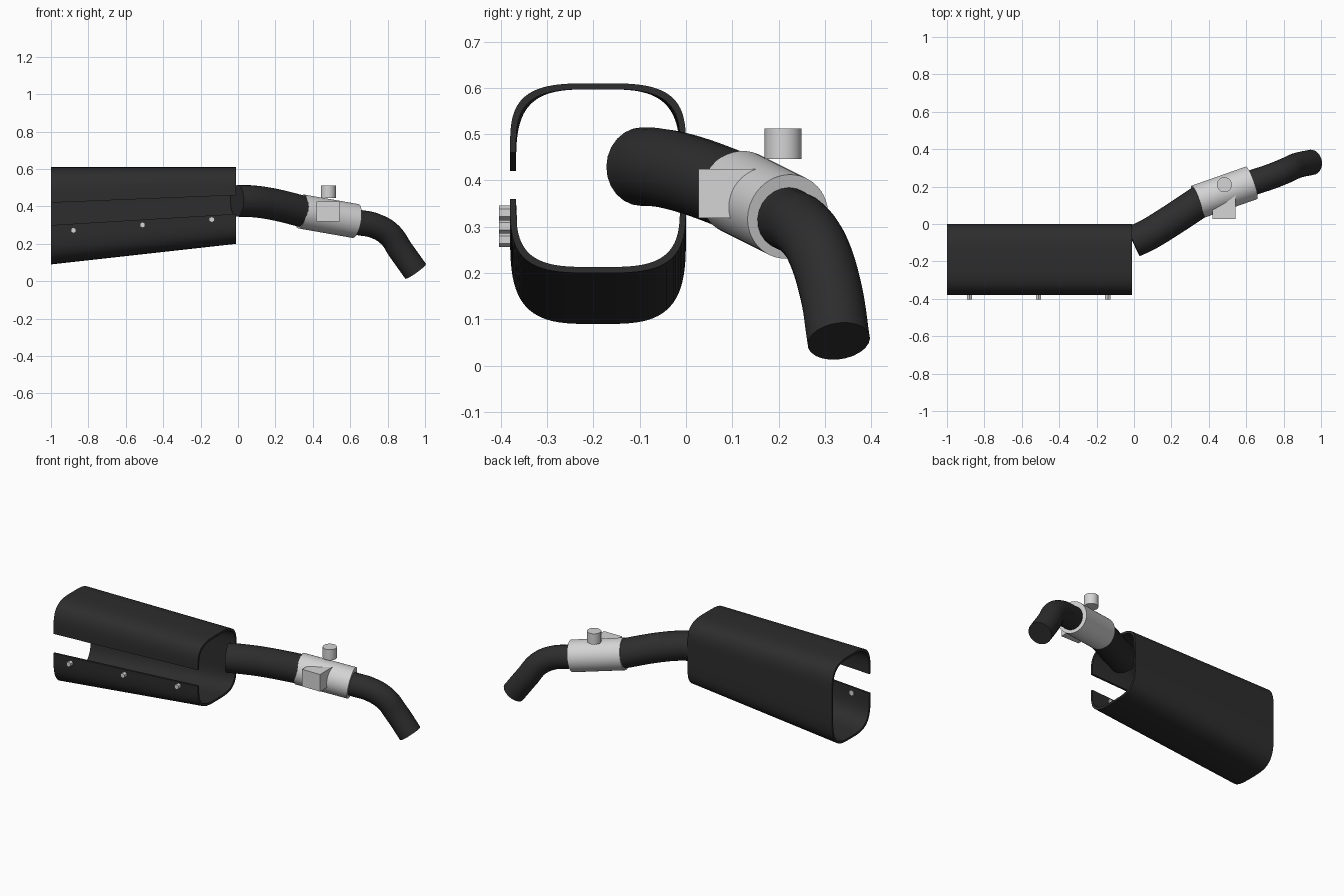
import bpy, bmesh, math
from mathutils import Vector

if "Cube" in bpy.data.objects:
    bpy.data.objects.remove(bpy.data.objects["Cube"])


def material(name, v):
    m = bpy.data.materials.new(name)
    m.diffuse_color = (v, v, v, 1)
    m.use_nodes = True
    m.node_tree.nodes["Principled BSDF"].inputs["Base Color"].default_value = m.diffuse_color
    return m


BLACK = material("dark_coating", 0.026)
GREY = material("light_metal", 0.66)


def finish(obj, mat, angle=35):
    obj.data.materials.clear()
    obj.data.materials.append(mat)
    bpy.ops.object.select_all(action='DESELECT')
    obj.select_set(True)
    bpy.context.view_layer.objects.active = obj
    bpy.ops.object.shade_smooth_by_angle(angle=math.radians(angle))


def new_object(name, bm, mat):
    bmesh.ops.recalc_face_normals(bm, faces=bm.faces)
    me = bpy.data.meshes.new(name)
    bm.to_mesh(me)
    bm.free()
    obj = bpy.data.objects.new(name, me)
    bpy.context.collection.objects.link(obj)
    finish(obj, mat)


def half_profile(zc, height, sign, inset, seam=None, n=3.5, steps=40):
    """Half squircle from the back wall (y=0) round to the front lip."""
    pts = [] if seam is None else [(-inset, seam)]
    a, b = 0.19 - inset, height - inset
    for i in range(steps + 1):
        t = math.pi * i / steps
        c, s = math.cos(t), max(math.sin(t), 0)
        y = math.copysign(abs(c) ** (2 / n), c)
        pts.append((-0.19 + a * y, zc + sign * b * s ** (2 / n)))
    return pts


def shell(name, sign, ends):
    """Loft a thin half shell between its two end sections."""
    bm = bmesh.new()
    rings = []
    for x, zc, h, seam in ends:
        outer = half_profile(zc, h, sign, 0, seam)
        inner = half_profile(zc, h, sign, 0.013, seam)
        rings.append([[bm.verts.new((x, y, z)) for y, z in p] for p in (outer, inner)])
    (o0, i0), (o1, i1) = rings
    for k in range(len(o0) - 1):
        bm.faces.new((o0[k], o0[k + 1], o1[k + 1], o1[k]))
        bm.faces.new((i0[k], i1[k], i1[k + 1], i0[k + 1]))
        bm.faces.new((o0[k], i0[k], i0[k + 1], o0[k + 1]))
        bm.faces.new((o1[k], o1[k + 1], i1[k + 1], i1[k]))
    for k in (0, -1):
        bm.faces.new((o0[k], o1[k], i1[k], i0[k]))
    new_object(name, bm, BLACK)


def pipe(name, pts, radius):
    cu = bpy.data.curves.new(name, 'CURVE')
    cu.dimensions = '3D'
    cu.bevel_depth = radius
    cu.bevel_resolution = 10
    cu.resolution_u = 10
    cu.use_fill_caps = True
    sp = cu.splines.new('BEZIER')
    sp.bezier_points.add(len(pts) - 1)
    for bp, p in zip(sp.bezier_points, pts):
        bp.co = p
        bp.handle_left_type = bp.handle_right_type = 'AUTO'
    obj = bpy.data.objects.new(name, cu)
    bpy.context.collection.objects.link(obj)
    bpy.ops.object.select_all(action='DESELECT')
    obj.select_set(True)
    bpy.context.view_layer.objects.active = obj
    bpy.ops.object.convert(target='MESH')
    finish(bpy.context.object, BLACK)


def cylinder(name, p, q, radius, sides=48):
    p, q = Vector(p), Vector(q)
    bpy.ops.mesh.primitive_cylinder_add(
        vertices=sides, radius=radius, depth=(q - p).length, location=(p + q) / 2,
        rotation=(q - p).to_track_quat('Z', 'Y').to_euler())
    bpy.context.object.name = name
    finish(bpy.context.object, GREY)


# open silencer casing: upper and lower halves, slot along the front
shell("upper_casing", 1, [(-1, 0.42, 0.19, 0.30), (-0.01, 0.46, 0.15, 0.36)])
shell("lower_casing", -1, [(-1, 0.30, 0.21, None), (-0.01, 0.36, 0.16, None)])

# bolts along the lower casing
for i in range(3):
    x, z = -0.88 + 0.37 * i, 0.272 + 0.029 * i
    cylinder(f"casing_bolt_{i + 1}", (x, -0.404, z), (x, -0.365, z), 0.016, 6)

# pipes either side of the valve collar
pipe("inlet_pipe", [(-0.005, -0.095, 0.43), (0.07, -0.06, 0.428),
                    (0.17, 0.0, 0.415), (0.36, 0.125, 0.37)], 0.085)
pipe("outlet_pipe", [(0.5, 0.174, 0.345), (0.64, 0.223, 0.315), (0.73, 0.253, 0.297),
                     (0.81, 0.285, 0.25), (0.87, 0.312, 0.165), (0.95, 0.33, 0.053)], 0.068)

# valve collar with its top knob and side box
cylinder("valve_collar", (0.338, 0.118, 0.373), (0.628, 0.22, 0.322), 0.092)
cylinder("valve_knob", (0.483, 0.21, 0.446), (0.483, 0.21, 0.512), 0.04)
bpy.ops.mesh.primitive_cube_add(size=1, location=(0.482, 0.09, 0.372))
box = bpy.context.object
box.name = "valve_box"
box.scale = (0.122, 0.125, 0.106)
finish(box, GREY)
